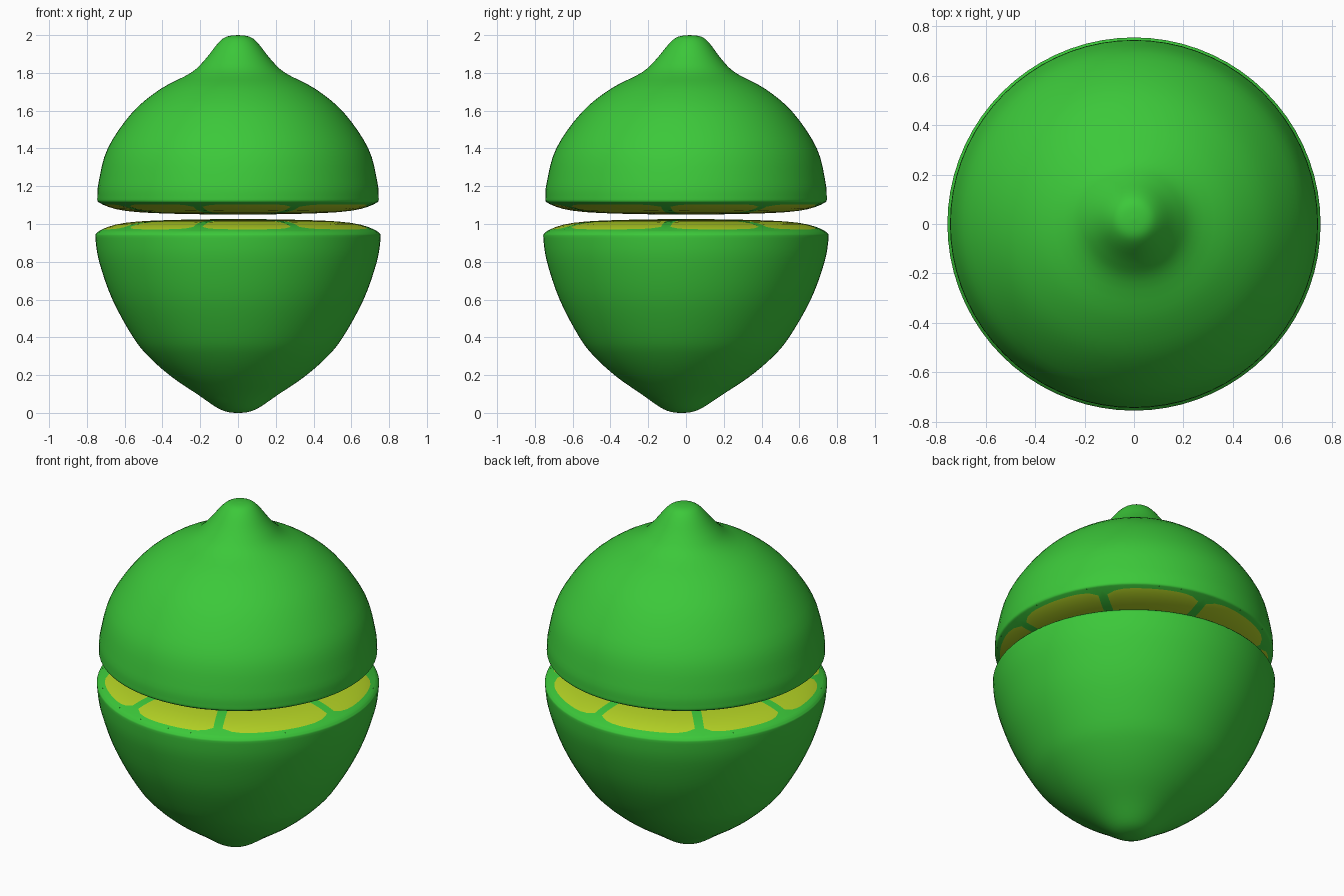
import bpy, bmesh, math

if "Cube" in bpy.data.objects:
    bpy.data.objects.remove(bpy.data.objects["Cube"])


def material(name, rgb):
    m = bpy.data.materials.new(name)
    m.diffuse_color = (*rgb, 1)
    m.use_nodes = True
    m.node_tree.nodes["Principled BSDF"].inputs["Base Color"].default_value = m.diffuse_color
    return m


GREEN = material("lime_green", (0.045, 0.578, 0.042))
YELLOW = material("flesh_yellow", (0.45, 0.64, 0.018))
SEGS = 72
RIM = 0.735


def spline(pts, n=4):
    # smooth curve through the profile points
    out = []
    for i in range(len(pts) - 1):
        p0, p1, p2 = pts[max(i - 1, 0)], pts[i], pts[i + 1]
        p3 = pts[min(i + 2, len(pts) - 1)]
        for k in range(n):
            t = k / n
            out.append(tuple(0.5 * (2 * b + (c - a) * t + (2 * a - 5 * b + 4 * c - d) * t * t
                                    + (3 * b - a - 3 * c + d) * t ** 3)
                             for a, b, c, d in zip(p0, p1, p2, p3)))
    return out + [pts[-1]]


def finish(bm, name, angle):
    me = bpy.data.meshes.new(name)
    bm.to_mesh(me)
    bm.free()
    ob = bpy.data.objects.new(name, me)
    bpy.context.collection.objects.link(ob)
    me.materials.append(GREEN)
    me.materials.append(YELLOW)
    bpy.ops.object.select_all(action='DESELECT')
    ob.select_set(True)
    bpy.context.view_layer.objects.active = ob
    bpy.ops.object.shade_smooth_by_angle(angle=math.radians(angle))
    return ob


def skin(name, profile):
    # revolve (r, z) points listed from bottom to top; tips lean slightly in y
    bm = bmesh.new()
    rings = []
    for r, z in spline(profile):
        lean = 0.022 * (z - 1.04) * abs(z - 1.04)
        if r < 1e-6:
            rings.append([bm.verts.new((0, lean, z))] * SEGS)
        else:
            rings.append([bm.verts.new((r * math.cos(2 * math.pi * k / SEGS),
                                        r * math.sin(2 * math.pi * k / SEGS) + lean, z))
                          for k in range(SEGS)])
    for a, b in zip(rings, rings[1:]):
        for k in range(SEGS):
            j = (k + 1) % SEGS
            bm.faces.new(list(dict.fromkeys((a[k], a[j], b[j], b[k]))))
    return finish(bm, name, 50)


# azimuths of the membranes between the segments, in degrees
WALLS = [-9, 36, 82, 131, 173, 212, 252, 296, 351]
HALF_WALL = 0.026
STRIPS = 12
RINGS = [0.09, 0.16, 0.25, 0.35, 0.45, 0.53, 0.60, 0.65, 0.69, 0.718, RIM]
FLESH_END = len(RINGS) - 2


def cut_face(name, z0, up):
    # gently domed face whose grid follows the flesh segments
    bm = bmesh.new()

    def vert(r, a):
        x = r / RIM
        z = z0 - up * (0.02 * x * x + 0.043 * x ** 9)
        return bm.verts.new((r * math.cos(a), r * math.sin(a), z))

    rows, flesh = [], []
    for i, r in enumerate(RINGS):
        row = []
        for w0, w1 in zip(WALLS, WALLS[1:]):
            a0, a1 = math.radians(w0), math.radians(w1)
            h = HALF_WALL / r
            row.append(vert(r, a0))
            for k in range(STRIPS + 1):
                t = k / STRIPS
                # rounded outer corners of each segment
                bend = 0.03 * abs(2 * t - 1) ** 6 * max(0, (r - 0.5) / 0.218) if i <= FLESH_END else 0
                row.append(vert(r - bend, a0 + h + (a1 - a0 - 2 * h) * t))
        rows.append(row)
    n = len(rows[0])
    per = STRIPS + 2
    for i in range(len(rows) - 1):
        for k in range(n):
            j = (k + 1) % n
            q = [rows[i][k], rows[i + 1][k], rows[i + 1][j], rows[i][j]]
            f = bm.faces.new(q if up > 0 else q[::-1])
            if i < FLESH_END and 1 <= k % per <= STRIPS:
                f.material_index = 1
    c = vert(0, 0)
    for k in range(n):
        q = [c, rows[0][k], rows[0][(k + 1) % n]]
        bm.faces.new(q if up > 0 else q[::-1])
    return finish(bm, name, 40)


# lower half
skin("lower_skin", [(0, 0), (0.05, 0.004), (0.11, 0.027), (0.21, 0.095), (0.35, 0.19),
                    (0.47, 0.295), (0.555, 0.40), (0.665, 0.60), (0.735, 0.80),
                    (0.755, 0.925), (0.75, 0.95), (RIM, 0.963)])
cut_face("lower_cut_face", 1.026, 1)

# upper half with the stem tip
skin("upper_skin", [(RIM, 1.113), (0.743, 1.12), (0.745, 1.14), (0.738, 1.22), (0.69, 1.40),
                    (0.56, 1.59), (0.41, 1.715), (0.25, 1.80), (0.175, 1.87), (0.105, 1.958),
                    (0.06, 1.992), (0, 2.0)])
cut_face("upper_cut_face", 1.05, -1)
